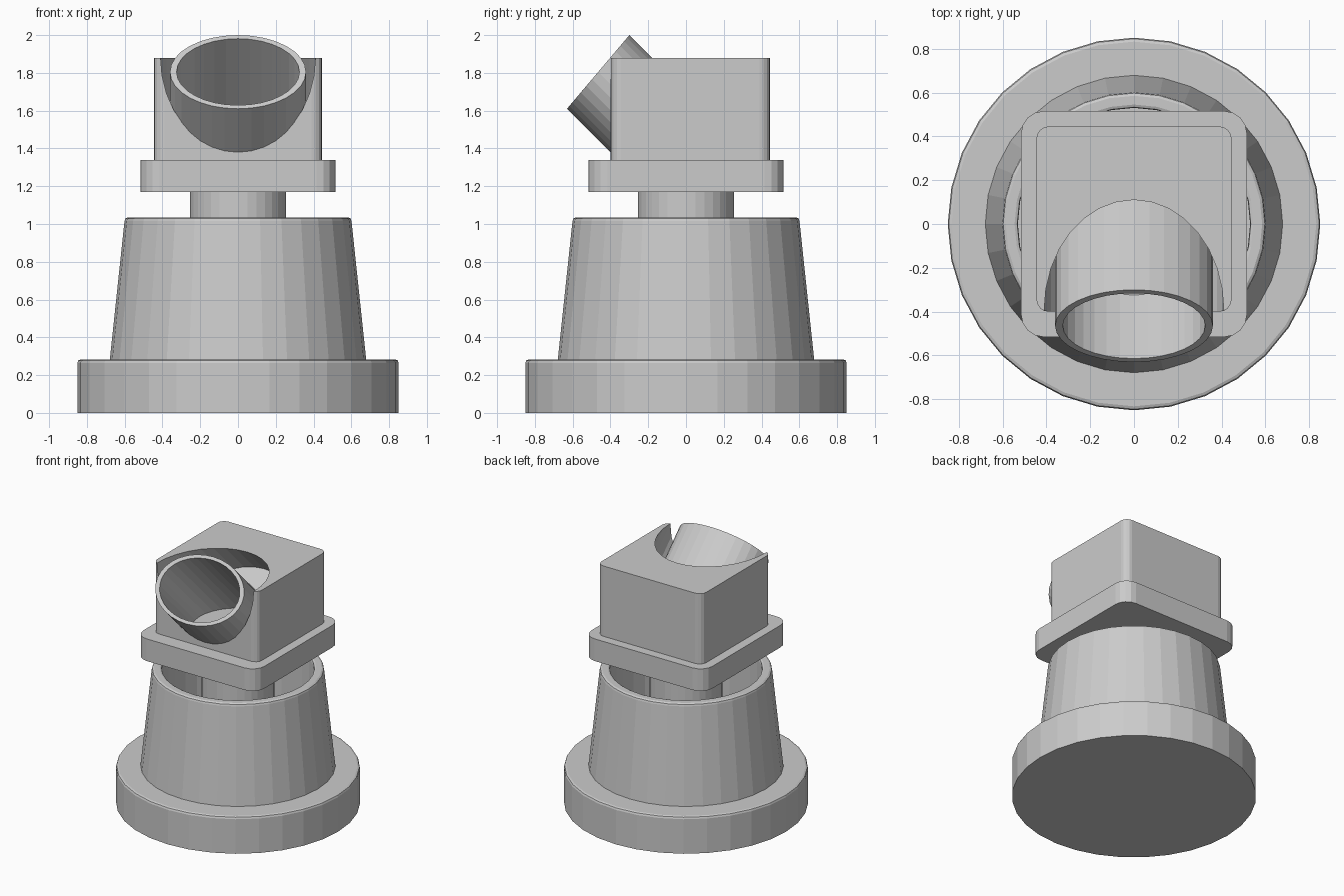
import bpy, bmesh, math

if "Cube" in bpy.data.objects:
    bpy.data.objects.remove(bpy.data.objects["Cube"])

SEG = 32


def finish(name, bm):
    bmesh.ops.recalc_face_normals(bm, faces=bm.faces[:])
    me = bpy.data.meshes.new(name)
    bm.to_mesh(me)
    bm.free()
    ob = bpy.data.objects.new(name, me)
    bpy.context.collection.objects.link(ob)
    return ob


def skin(bm, a, b):
    n = len(a)
    for i in range(n):
        bm.faces.new((a[i], a[(i + 1) % n], b[(i + 1) % n], b[i]))


def lathe(name, profile):
    """Revolve (radius, z) points around z, capping both ends."""
    bm = bmesh.new()
    rings = [[bm.verts.new((r * math.cos(2 * math.pi * i / SEG),
                            r * math.sin(2 * math.pi * i / SEG), z))
              for i in range(SEG)] for r, z in profile]
    for a, b in zip(rings, rings[1:]):
        skin(bm, a, b)
    bm.faces.new(rings[0])
    bm.faces.new(rings[-1])
    return finish(name, bm)


def rounded_block(name, x0, x1, y0, y1, z0, z1, r, n=4):
    """Upright block with rounded vertical corners."""
    bm = bmesh.new()
    pts = []
    for k, (cx, cy) in enumerate(((x1 - r, y1 - r), (x0 + r, y1 - r),
                                  (x0 + r, y0 + r), (x1 - r, y0 + r))):
        for i in range(n + 1):
            t = math.pi / 2 * (k + i / n)
            pts.append((cx + r * math.cos(t), cy + r * math.sin(t)))
    lo, hi = [[bm.verts.new((x, y, z)) for x, y in pts] for z in (z0, z1)]
    skin(bm, lo, hi)
    bm.faces.new(lo)
    bm.faces.new(hi)
    return finish(name, bm)


def ring(bm, centre, half_x, half_yz):
    """Ellipse with one axis along x and the other along a yz vector."""
    out = []
    for i in range(SEG):
        t = 2 * math.pi * i / SEG
        s = math.sin(t)
        out.append(bm.verts.new((half_x * math.cos(t),
                                 centre[0] + half_yz[0] * s,
                                 centre[1] + half_yz[1] * s)))
    return out


def cut(target, cutter):
    m = target.modifiers.new("cut", 'BOOLEAN')
    m.operation = 'DIFFERENCE'
    m.solver = 'EXACT'
    m.object = cutter
    cutter.hide_render = True
    cutter.hide_set(True)


# Round foot
lathe("base", [(0.85, 0), (0.85, 0.265), (0.845, 0.278), (0.832, 0.283)])

# Hollow tapered cup
lathe("cup", [(0.68, 0.27), (0.601, 1.015), (0.597, 1.028), (0.585, 1.035),
              (0.545, 1.035), (0.533, 1.03), (0.53, 1.015), (0.53, 0.29)])

# Shaft and square plate
lathe("shaft", [(0.255, 0.285), (0.255, 1.18)])
rounded_block("plate", -0.515, 0.515, -0.515, 0.515, 1.17, 1.34, 0.1)

# Head block
head = rounded_block("head_block", -0.445, 0.445, -0.40, 0.445, 1.34, 1.88, 0.055)

# Slanted recess in the head
bm = bmesh.new()
a = ring(bm, (-0.757, 2.242), 0.41, (0.2525, 0.2525))
b = ring(bm, (0.067, 1.418), 0.41, (0.2525, 0.2525))
skin(bm, a, b)
bm.faces.new(a)
bm.faces.new(b)
cut(head, finish("recess_cutter", bm))

# Bore continuing the tube down to the plate
bm = bmesh.new()
a = ring(bm, (-0.465, 1.805), 0.325, (0.149, 0.176))
b = ring(bm, (0.03, 1.31), 0.325, (0.325, 0))
skin(bm, a, b)
bm.faces.new(a)
bm.faces.new(b)
cut(head, finish("bore_cutter", bm))

# Slanted open tube
bm = bmesh.new()
top_out = ring(bm, (-0.465, 1.805), 0.36, (0.165, 0.195))
low_out = ring(bm, (0, 1.34), 0.36, (0.36, 0))
top_in = ring(bm, (-0.465, 1.805), 0.325, (0.149, 0.176))
low_in = ring(bm, (0, 1.34), 0.325, (0.325, 0))
for p, q in ((top_out, low_out), (low_out, low_in), (low_in, top_in), (top_in, top_out)):
    skin(bm, p, q)
finish("tube", bm)
